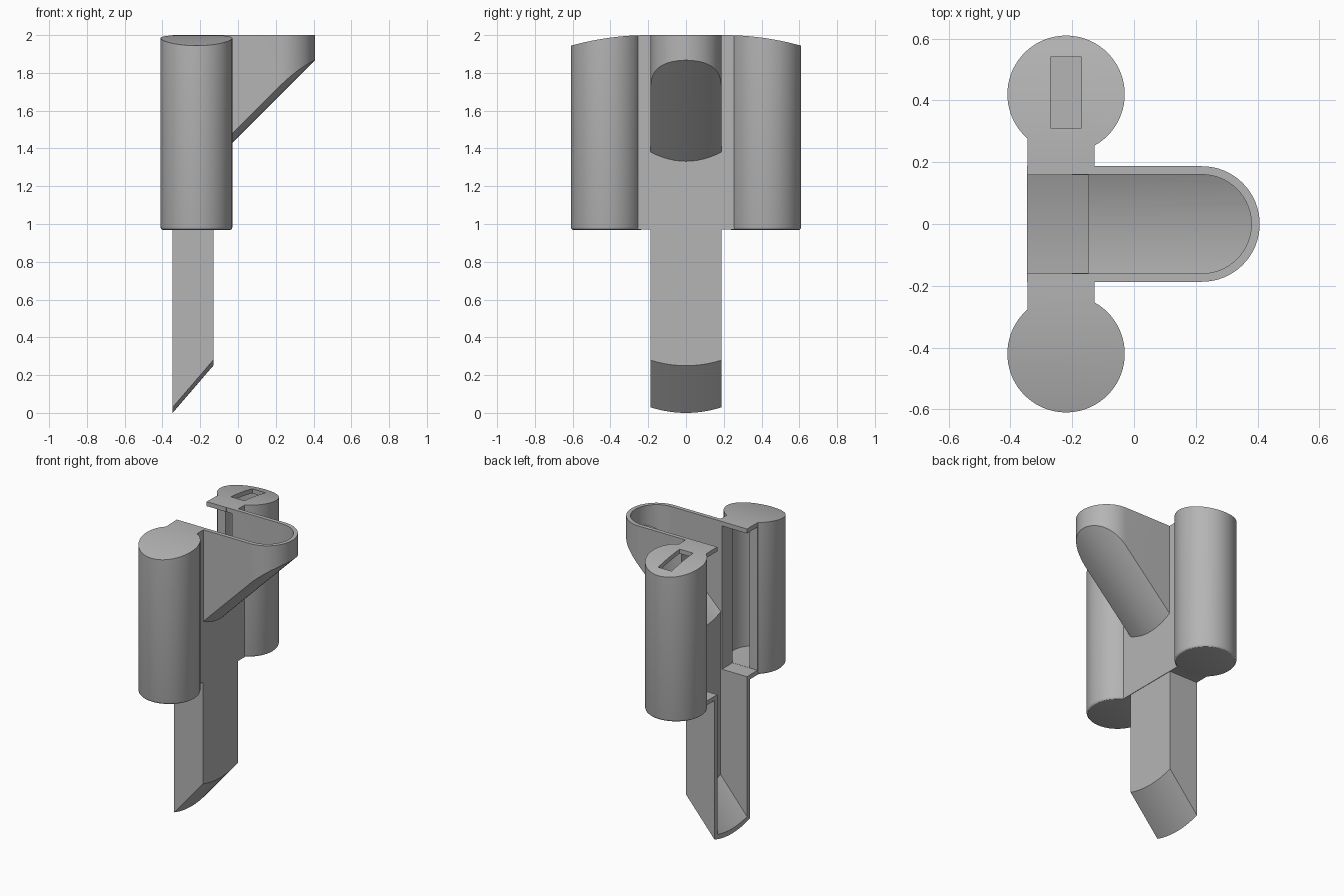
import bpy, bmesh, math

cube = bpy.data.objects.get("Cube")
if cube:
    bpy.data.objects.remove(cube, do_unlink=True)

TOP = 2.2        # bodies overshoot the crown and are trimmed to it
BACK = -0.345    # open rear plane
TUBE_X, TUBE_Y = -0.22, 0.42

grey = bpy.data.materials.new("plain grey")
grey.use_nodes = True
grey.diffuse_color = (0.46, 0.46, 0.46, 1)
grey.node_tree.nodes["Principled BSDF"].inputs["Base Color"].default_value = (0.46, 0.46, 0.46, 1)


def loft(name, rings):
    """Closed solid through a list of equal-length point rings."""
    bm = bmesh.new()
    rows = [[bm.verts.new(p) for p in ring] for ring in rings]
    n = len(rows[0])
    for a, b in zip(rows, rows[1:]):
        for i in range(n):
            j = (i + 1) % n
            bm.faces.new((a[i], a[j], b[j], b[i]))
    bm.faces.new(rows[0][::-1])
    bm.faces.new(rows[-1])
    bmesh.ops.recalc_face_normals(bm, faces=bm.faces)
    mesh = bpy.data.meshes.new(name)
    bm.to_mesh(mesh)
    bm.free()
    mesh.materials.append(grey)
    obj = bpy.data.objects.new(name, mesh)
    bpy.context.collection.objects.link(obj)
    return obj


def prism(name, outline, z0, z1=TOP):
    return loft(name, [[(x, y, z) for x, y in outline] for z in (z0, z1)])


def box(name, x0, x1, y0, y1, z0, z1=TOP):
    return prism(name, [(x0, y0), (x1, y0), (x1, y1), (x0, y1)], z0, z1)


def tube(name, side, radius, z0, edge=0.0):
    """Upright cylinder, optionally with a rounded lower rim."""
    levels = [(z0, radius)]
    if edge:
        levels = []
        for k in range(4):
            a = k * math.pi / 6
            levels.append((z0 + edge * (1 - math.sin(a)), radius - edge * (1 - math.cos(a))))
        levels.reverse()
    levels.append((TOP, radius))
    turn = [2 * math.pi * i / 72 for i in range(72)]
    return loft(name, [[(TUBE_X + r * math.cos(a), side * TUBE_Y + r * math.sin(a), z)
                        for a in turn] for z, r in levels])


def stadium(radius, x0, cx=0.22):
    arc = [math.pi * (i / 32 - 0.5) for i in range(33)]
    return [(x0, -radius)] + [(cx + radius * math.cos(a), radius * math.sin(a))
                              for a in arc] + [(x0, radius)]


def ramp(name, x0, z0, x1, z1, half, sag):
    """Volume above a sloping floor that is bowed across its width."""
    ys = [half * (i / 10 - 1) for i in range(21)]
    return loft(name, [[(x, y, z + sag * (y / 0.19) ** 2) for y in ys]
                       + [(x, half, TOP), (x, -half, TOP)]
                       for x, z in ((x0, z0), (x1, z1))])


def crown(name, drop):
    """Volume below the gently arched top."""
    ys = [-0.7 + 1.4 * i / 56 for i in range(57)]
    arch = [(y, 2 - drop - 0.056 * (max(abs(y) - 0.2, 0) / 0.41) ** 2) for y in ys]
    return loft(name, [[(x, y, z) for y, z in arch] + [(x, 0.7, -1), (x, -0.7, -1)]
                       for x in (-1, 1)])


def combine(target, other, operation):
    mod = target.modifiers.new(operation, 'BOOLEAN')
    mod.operation, mod.solver, mod.object = operation, 'EXACT', other
    bpy.ops.object.select_all(action='DESELECT')
    bpy.context.view_layer.objects.active = target
    target.select_set(True)
    bpy.ops.object.modifier_apply(modifier=mod.name)
    bpy.data.objects.remove(other, do_unlink=True)


def chute(name, radius, lift):
    body = prism(name, stadium(radius, -0.2), 1.0)
    combine(body, ramp("slope", -0.3, 1.16 + lift, 0.6, 2.06 + lift, 0.3, 0.05), 'INTERSECT')
    return body


# Outer body: web, long trough, sloping chute and the two side tubes
body = box("dispenser_body", BACK, -0.128, -0.3, 0.3, 0.97)
combine(body, ramp("trough", BACK - 0.001, 0.0, -0.131, 0.25, 0.1885, 0.03), 'UNION')
combine(body, chute("chute", 0.187, 0.0), 'UNION')
for side in (-1, 1):
    combine(body, tube("side_tube", side, 0.19, 0.968, 0.015), 'UNION')
combine(body, crown("top_arch", 0.0), 'INTERSECT')

# Hollow of the tubes and web, kept below the top plate
hollow = box("hollow", -0.6, -0.157, -0.272, 0.272, 1.0)
for side in (-1, 1):
    combine(hollow, tube("bore", side, 0.162, 1.001), 'UNION')
combine(hollow, crown("roof_arch", 0.03), 'INTERSECT')
combine(body, hollow, 'DIFFERENCE')

# Open channel running down the chute and trough
combine(body, chute("chute_hollow", 0.16, 0.04), 'DIFFERENCE')
combine(body, ramp("trough_hollow", -0.6, -0.265, -0.148, 0.264, 0.159, 0.03), 'DIFFERENCE')

# Rectangular slot in the top of one tube
combine(body, box("slot", -0.27, -0.17, 0.31, 0.54, 1.8), 'DIFFERENCE')

bpy.ops.object.select_all(action='DESELECT')
body.select_set(True)
bpy.context.view_layer.objects.active = body
bpy.ops.object.shade_smooth_by_angle(angle=math.radians(30))
